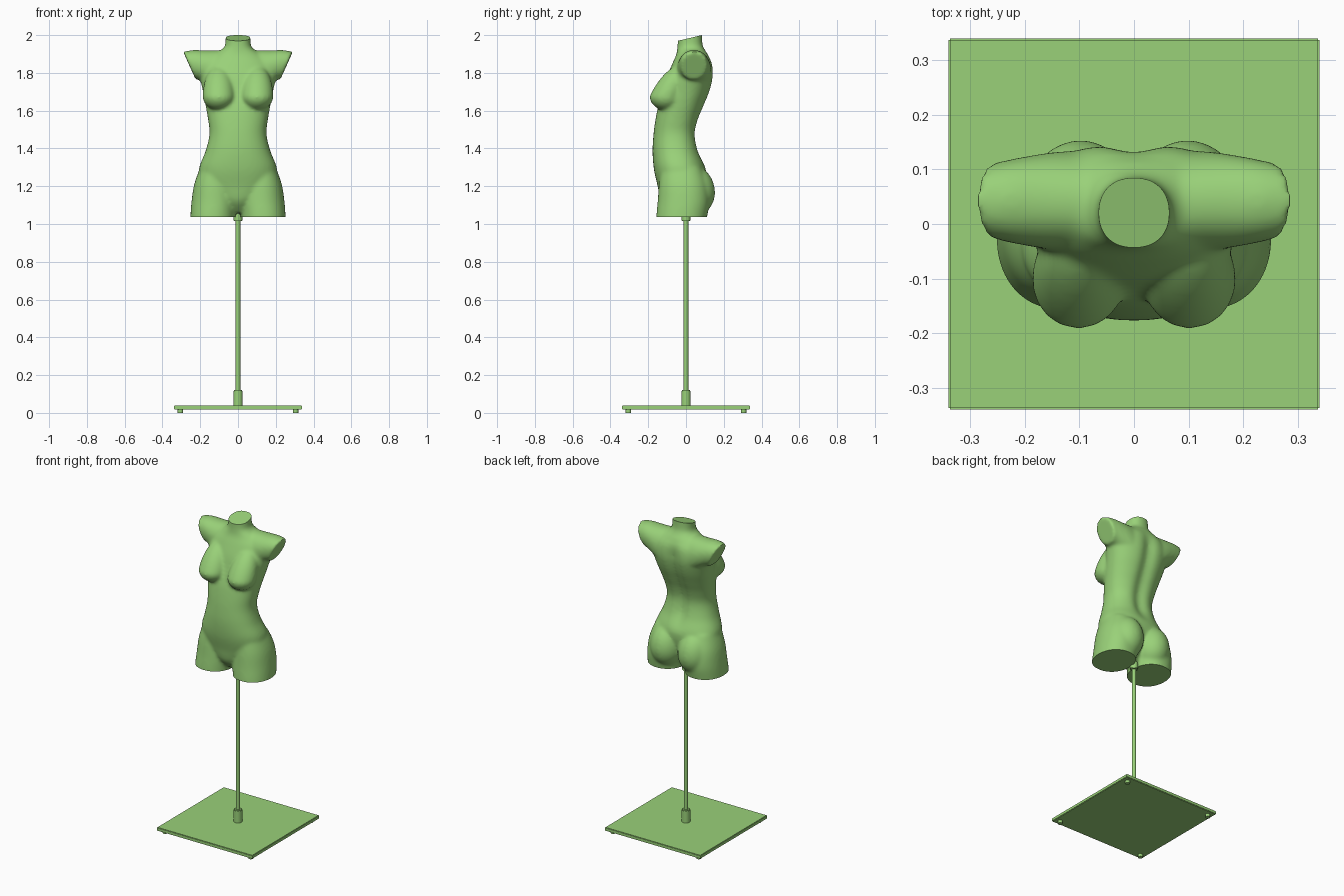
import bpy, bmesh, math
from mathutils import Vector, Matrix

if "Cube" in bpy.data.objects:
    bpy.data.objects.remove(bpy.data.objects["Cube"])

green = bpy.data.materials.new("green")
green.diffuse_color = (0.32, 0.64, 0.19, 1)
green.use_nodes = True
green.node_tree.nodes["Principled BSDF"].inputs["Base Color"].default_value = green.diffuse_color


def finish(name, bm):
    me = bpy.data.meshes.new(name)
    bmesh.ops.recalc_face_normals(bm, faces=bm.faces)
    bm.to_mesh(me)
    bm.free()
    me.materials.append(green)
    ob = bpy.data.objects.new(name, me)
    bpy.context.collection.objects.link(ob)
    return ob


def refine(rows, steps=5):
    """Catmull-Rom interpolation between section rows."""
    out = []
    for i in range(len(rows) - 1):
        a, b, c, d = (rows[min(max(i + k, 0), len(rows) - 1)] for k in (-1, 0, 1, 2))
        for s in range(steps):
            t = s / steps
            out.append([q + 0.5 * t * (r - p + t * (2 * p - 5 * q + 4 * r - u + t * (3 * (q - r) + u - p)))
                        for p, q, r, u in zip(a, b, c, d)])
    return out + [list(rows[-1])]


def oval(n=48, power=2.0):
    for i in range(n):
        a = 2 * math.pi * i / n
        c, s = math.cos(a), math.sin(a)
        yield (math.copysign(abs(c) ** (2 / power), c), math.copysign(abs(s) ** (2 / power), s))


def loft(bm, rings):
    vs = [[bm.verts.new(p) for p in r] for r in rings]
    n = len(vs[0])
    for r0, r1 in zip(vs, vs[1:]):
        for i in range(n):
            bm.faces.new((r0[i], r0[(i + 1) % n], r1[(i + 1) % n], r1[i]))
    bm.faces.new(vs[0])
    bm.faces.new(vs[-1])


def blob(bm, c, r, up=1.0, lean=0.0):
    """Ellipsoid, stretched above its centre and leaning back."""
    for v in bmesh.ops.create_uvsphere(bm, u_segments=32, v_segments=24, radius=1)["verts"]:
        x, y, z = v.co
        dz = z * r[2] * (up if z > 0 else 1)
        v.co = (c[0] + x * r[0], c[1] + y * r[1] + lean * max(dz, 0), c[2] + dz)


body = bmesh.new()

# trunk and neck: z, half width, front y, back y
trunk = [(1.06, .035, -.085, .03), (1.12, .10, -.132, .06), (1.20, .19, -.150, .095),
         (1.29, .207, -.170, .105), (1.385, .172, -.177, .070), (1.475, .151, -.172, .055),
         (1.55, .158, -.162, .070), (1.62, .170, -.148, .098), (1.70, .185, -.122, .130),
         (1.78, .200, -.100, .148), (1.85, .185, -.072, .142), (1.895, .130, -.052, .118),
         (1.93, .078, -.046, .095), (1.965, .066, -.044, .086), (2.06, .066, -.044, .086)]
rings = []
for z, w, f, b in refine(trunk):
    groove = .022 * max(0, min(1, (z - 1.3) / .1, (1.9 - z) / .1))
    ring = []
    for u, v in oval(64, 2.25):
        y = (f + b) / 2 + v * (b - f) / 2
        if v > 0:
            y -= groove * math.exp(-(u * w / .04) ** 2)
        ring.append((u * w, y, z))
    rings.append(ring)
loft(body, rings)

for s in (1, -1):
    # thigh stumps: z, inner x, outer x, front y, back y
    thigh = [(.98, .017, .253, -.157, .100), (1.04, .015, .252, -.157, .112),
             (1.12, .006, .246, -.150, .125), (1.21, .015, .232, -.143, .115),
             (1.30, .04, .200, -.13, .08)]
    loft(body, [[(s * ((i + o) / 2 + u * (o - i) / 2), (f + b) / 2 + v * (b - f) / 2, z)
                 for u, v in oval(48, 2.15)] for z, i, o, f, b in refine(thigh)])
    # shoulder stumps, sheared so the cut faces out and down: x, y, z, half y, half z
    arm = [(.04, .04, 1.80, .09, .12), (.12, .042, 1.802, .092, .117),
           (.19, .042, 1.825, .083, .096), (.235, .042, 1.838, .074, .078),
           (.257, .042, 1.838, .071, .075)]
    loft(body, [[(s * (x + .45 * v * hz), yc + u * hy, zc + v * hz)
                 for u, v in oval(48, 2.2)] for x, yc, zc, hy, hz in refine(arm)])
    # breasts and buttocks
    blob(body, (s * .102, -.105, 1.675), (.085, .088, .073), 2.3, .45)
    blob(body, (s * .098, .035, 1.165), (.104, .119, .125), 1.15)

torso = finish("torso", body)
rm = torso.modifiers.new("fuse", "REMESH")
rm.mode = "VOXEL"
rm.voxel_size = .008
sm = torso.modifiers.new("soften", "SMOOTH")
sm.factor, sm.iterations = .5, 16

# bake the fused form, then cut the neck and thighs flat
fused = bpy.data.meshes.new_from_object(torso.evaluated_get(bpy.context.evaluated_depsgraph_get()))
torso.modifiers.clear()
bm = bmesh.new()
bm.from_mesh(fused)
for co, no in (((0, 0, 1.037), (0, 0, -1)), ((0, .08, 1.999), (0, -.23, .97))):
    cut = bmesh.ops.bisect_plane(bm, geom=bm.verts[:] + bm.edges[:] + bm.faces[:], plane_co=co,
                                 plane_no=Vector(no).normalized(), clear_outer=True)
    bmesh.ops.holes_fill(bm, edges=[e for e in cut["geom_cut"] if isinstance(e, bmesh.types.BMEdge)])
bm.to_mesh(torso.data)
bm.free()
for p in torso.data.polygons:
    p.material_index = 0
parts = [torso]


def rod(name, r, z0, z1, x=0, y=0, bevel=0):
    b = bmesh.new()
    bmesh.ops.create_cone(b, cap_ends=True, segments=32, radius1=r, radius2=r, depth=z1 - z0,
                          matrix=Matrix.Translation((x, y, (z0 + z1) / 2)))
    if bevel:
        rim = [e for e in b.edges if abs(e.verts[0].co.z - e.verts[1].co.z) < 1e-5]
        bmesh.ops.bevel(b, geom=rim, offset=bevel, segments=2, affect="EDGES")
    parts.append(finish(name, b))


# stand
rod("pole", .012, .035, 1.10)
rod("top_collar", .023, 1.015, 1.075, bevel=.003)
rod("bottom_collar", .025, .036, .12, bevel=.004)
plate = bmesh.new()
bmesh.ops.create_cube(plate, size=1, matrix=Matrix.Translation((0, 0, .029)) @ Matrix.Diagonal((.68, .68, .022, 1)))
bmesh.ops.bevel(plate, geom=plate.edges[:], offset=.003, segments=2, affect="EDGES")
parts.append(finish("base_plate", plate))
for sx in (1, -1):
    for sy in (1, -1):
        rod("foot", .014, 0, .02, sx * .305, sy * .305)

bpy.ops.object.select_all(action="DESELECT")
for ob in parts:
    ob.select_set(True)
bpy.context.view_layer.objects.active = torso
bpy.ops.object.shade_smooth_by_angle(angle=math.radians(40))
